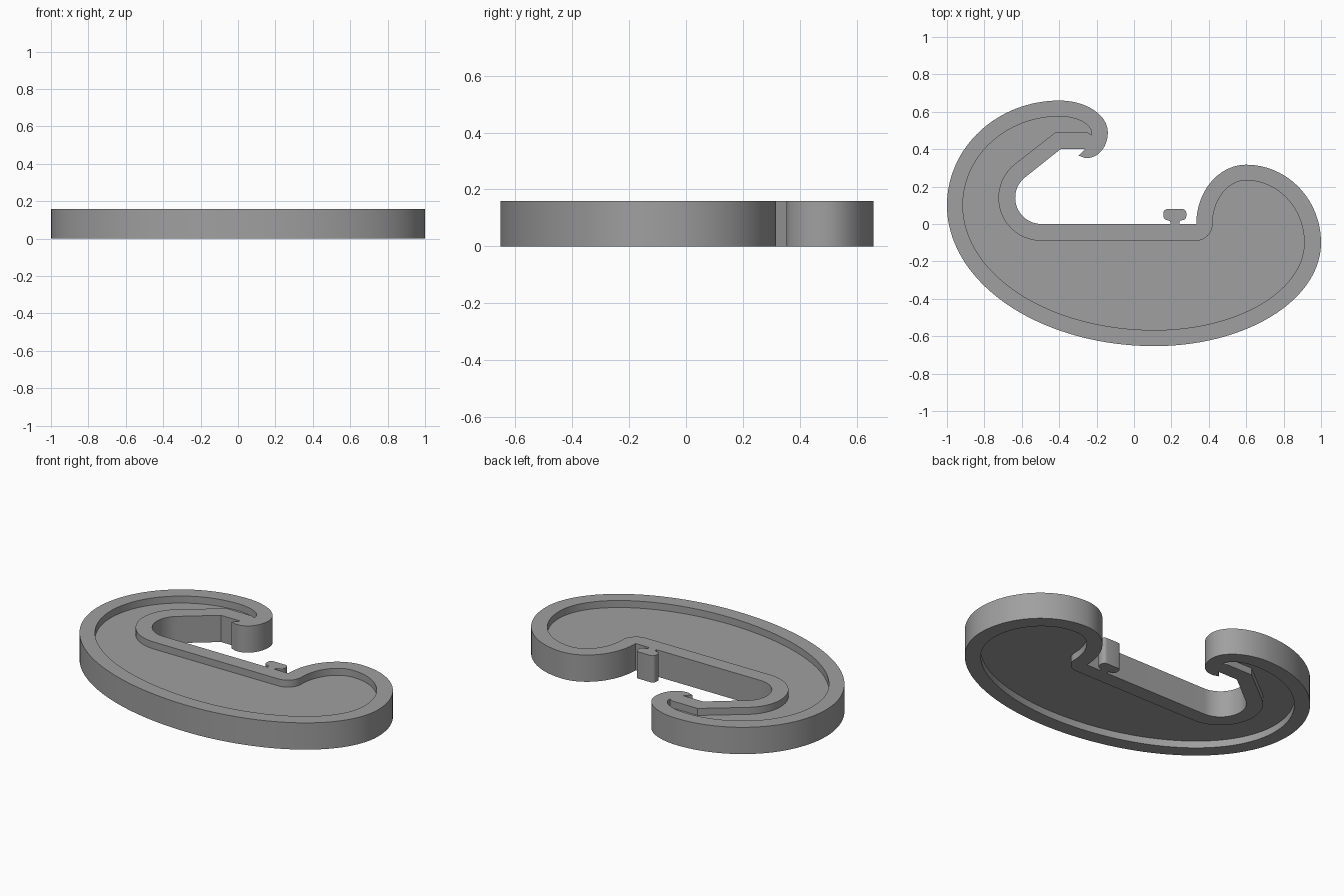
import bpy, bmesh, math

if "Cube" in bpy.data.objects:
    bpy.data.objects.remove(bpy.data.objects["Cube"])

HEIGHT, RECESS = 0.16, 0.042


def arc(cx, cy, rx, ry, a0, a1, n=24):
    """Points along an elliptical arc, angles in degrees."""
    angles = [math.radians(a0 + (a1 - a0) * i / n) for i in range(n + 1)]
    return [(cx + rx * math.cos(a), cy + ry * math.sin(a)) for a in angles]


def clean(points):
    """Drop repeated points where arcs meet."""
    return [p for i, p in enumerate(points) if math.dist(p, points[i - 1]) > 1e-4]


# Rounded T-shaped catch standing on the straight inner edge
catch = ([(0.195, 0.0)]
         + arc(0.180, 0.005, 0.015, 0.015, 0, 90, 4)
         + arc(0.180, 0.043, 0.023, 0.023, 270, 180, 5)
         + arc(0.180, 0.057, 0.023, 0.023, 180, 90, 5)
         + arc(0.257, 0.057, 0.023, 0.023, 90, 0, 5)
         + arc(0.257, 0.043, 0.023, 0.023, 0, -90, 5)
         + arc(0.257, 0.005, 0.015, 0.015, 90, 180, 4)
         + [(0.242, 0.0)])

# Outer outline: hook notch, inner bend, catch, lobe, belly, back, hook
outer = clean(
    [(-0.297, 0.364), (-0.262, 0.40), (-0.393, 0.40)]
    + arc(-0.495, 0.14, 0.14, 0.14, 127.5, 270)
    + catch
    + arc(0.60, 0.0, 0.267, 0.317, 180, 90)
    + arc(0.60, -0.10, 0.40, 0.417, 90, 0)
    + arc(0.11, -0.10, 0.89, 0.553, 0, -90, 40)
    + arc(0.11, 0.10, 1.11, 0.753, 270, 180, 40)
    + arc(-0.40, 0.10, 0.60, 0.56, 180, 90, 32)
    + arc(-0.40, 0.49, 0.26, 0.17, 90, 0)
    + arc(-0.25, 0.49, 0.11, 0.137, 0, -90)
    + arc(-0.25, 0.40, 0.06, 0.047, 270, 232, 6))

# Recess outline, inset by the rim width
inner = clean(
    [(-0.227, 0.475), (-0.25, 0.49), (-0.42, 0.49)]
    + arc(-0.495, 0.14, 0.23, 0.23, 127.5, 270)
    + arc(0.33, 0.0, 0.09, 0.09, 270, 360, 12)
    + arc(0.60, 0.0, 0.18, 0.233, 180, 90)
    + arc(0.60, -0.10, 0.31, 0.333, 90, 0)
    + arc(0.11, -0.10, 0.80, 0.467, 0, -90, 40)
    + arc(0.11, 0.10, 1.025, 0.667, 270, 180, 40)
    + arc(-0.40, 0.10, 0.515, 0.475, 180, 90, 32)
    + arc(-0.40, 0.485, 0.173, 0.09, 90, 0))

bm = bmesh.new()


def loop(points, z):
    verts = [bm.verts.new((x, y, z)) for x, y in points]
    edges = [bm.edges.new((verts[i - 1], v)) for i, v in enumerate(verts)]
    return verts, edges


def wall(low, high):
    for i in range(len(low)):
        bm.faces.new((low[i - 1], low[i], high[i], high[i - 1]))


# Rim faces and recessed floor, the same on both sides
sides = []
for z, floor_z in ((0.0, RECESS), (HEIGHT, HEIGHT - RECESS)):
    rim_v, rim_e = loop(outer, z)
    edge_v, edge_e = loop(inner, z)
    floor_v, _ = loop(inner, floor_z)
    bmesh.ops.triangle_fill(bm, edges=rim_e + edge_e, use_beauty=True)
    bm.faces.new(floor_v)
    wall(edge_v, floor_v)
    sides.append(rim_v)
wall(sides[0], sides[1])
bmesh.ops.recalc_face_normals(bm, faces=bm.faces)

mesh = bpy.data.meshes.new("hook_body")
bm.to_mesh(mesh)
bm.free()
body = bpy.data.objects.new("hook_body", mesh)
bpy.context.collection.objects.link(body)

# Plain grey finish, smooth walls with sharp rims
grey = bpy.data.materials.new("plain_grey")
grey.diffuse_color = (0.35, 0.35, 0.35, 1)
grey.use_nodes = True
grey.node_tree.nodes["Principled BSDF"].inputs["Base Color"].default_value = grey.diffuse_color
mesh.materials.append(grey)
bpy.context.view_layer.objects.active = body
body.select_set(True)
bpy.ops.object.shade_smooth_by_angle(angle=math.radians(30))
